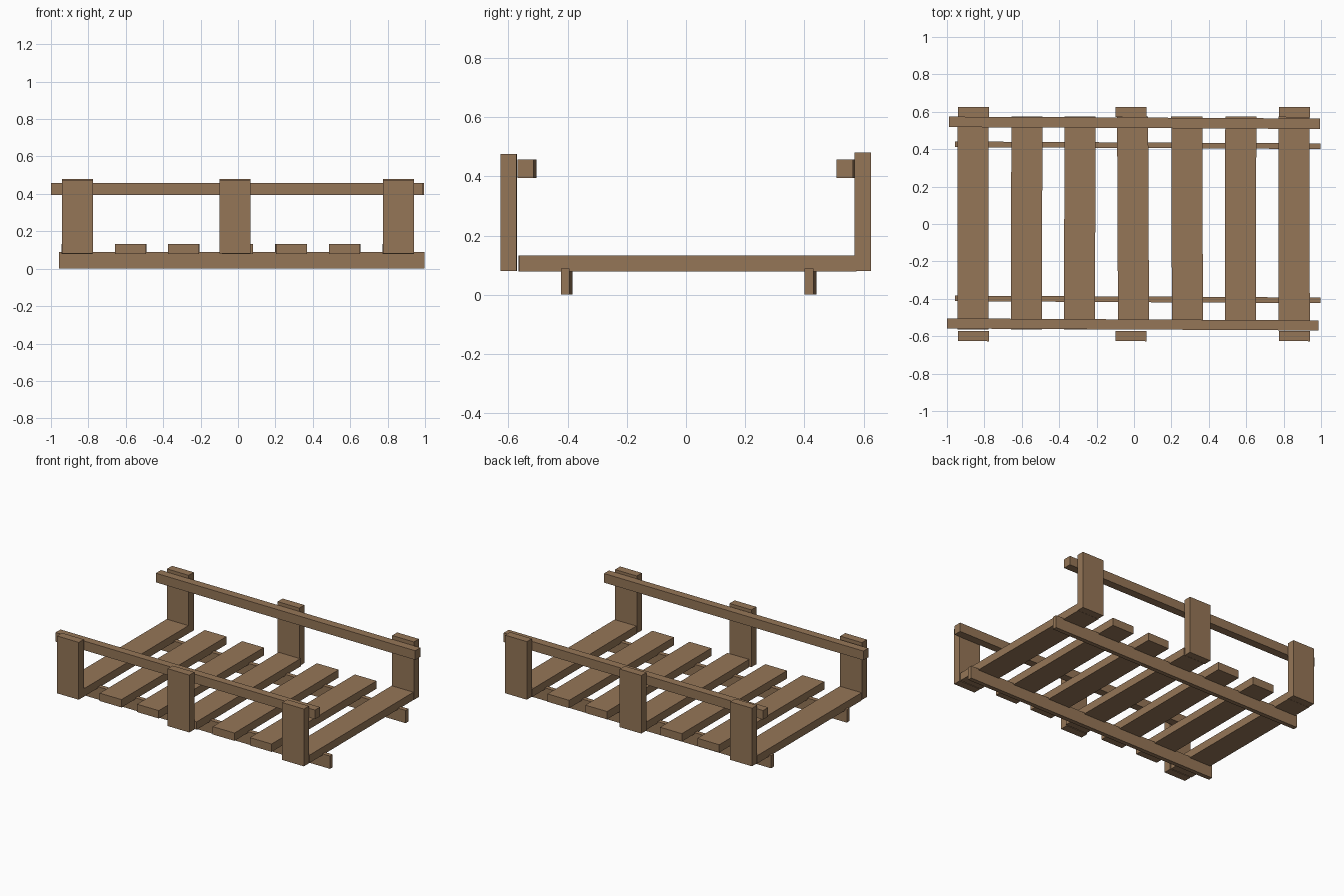
import bpy, bmesh
from math import radians
from mathutils import Matrix

if "Cube" in bpy.data.objects:
    bpy.data.objects.remove(bpy.data.objects["Cube"])

wood = bpy.data.materials.new("wood")
wood.diffuse_color = (0.30, 0.18, 0.095, 1)
wood.use_nodes = True
wood.node_tree.nodes["Principled BSDF"].inputs["Base Color"].default_value = wood.diffuse_color


def board(name, center, size, turn=0.0):
    """Plain rectangular plank, turned slightly about z."""
    bm = bmesh.new()
    bmesh.ops.create_cube(bm, size=1, matrix=Matrix.Diagonal((*size, 1)))
    mesh = bpy.data.meshes.new(name)
    bm.to_mesh(mesh)
    bm.free()
    mesh.materials.append(wood)
    ob = bpy.data.objects.new(name, mesh)
    ob.location = center
    ob.rotation_euler.z = radians(turn)
    bpy.context.collection.objects.link(ob)
    return ob


# Two thin runners on the ground
for side, y in (("front", -0.403), ("back", 0.421)):
    board(f"{side}_runner", (0.02, y, 0.044), (1.955, 0.03, 0.088), -0.3)

# Seven floor slats, laid a little unevenly
slats = [(-0.860, 0.0), (-0.574, -0.15), (-0.290, -0.2), (-0.005, 0.25),
         (0.284, 0.2), (0.570, -0.1), (0.856, 0.1)]
for i, (x, turn) in enumerate(slats):
    board(f"floor_slat_{i + 1}", (x, 0.005, 0.106), (0.166, 1.14, 0.054), turn)

# Three upright posts and one top rail on each side
for side, y, top in (("front", -0.599, 0.475), ("back", 0.598, 0.48)):
    for label, x in (("left", -0.858), ("middle", -0.015), ("right", 0.858)):
        board(f"{side}_{label}_post", (x, y, (0.08 + top) / 2),
              (0.166, 0.055, top - 0.08), -0.3)

board("front_rail", (-0.007, -0.537, 0.426), (1.985, 0.054, 0.063), -0.3)
board("back_rail", (0.003, 0.541, 0.426), (1.985, 0.056, 0.063), -0.3)
